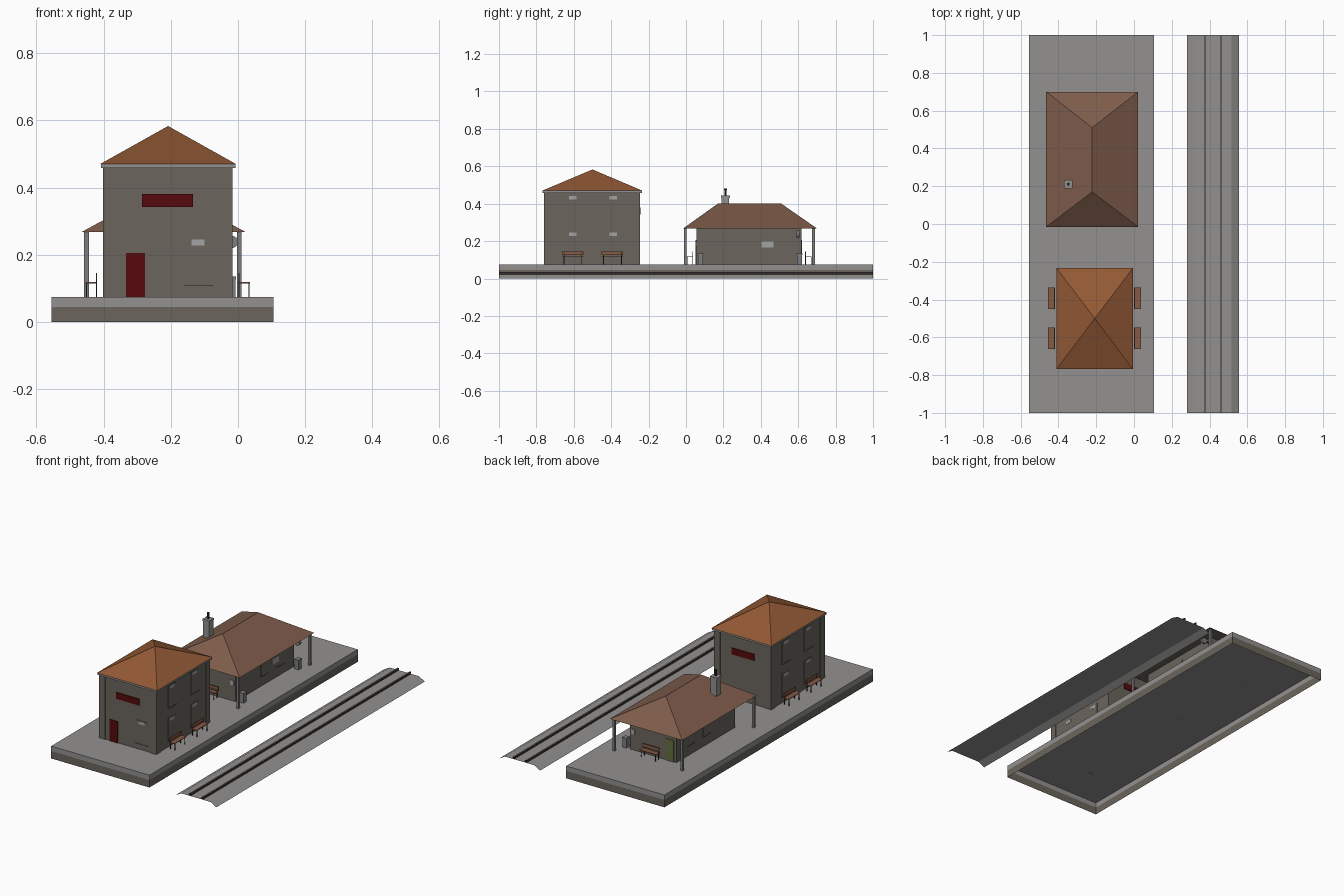
import bpy, bmesh, math

if "Cube" in bpy.data.objects:
    bpy.data.objects.remove(bpy.data.objects["Cube"])


def material(name, r, g, b):
    m = bpy.data.materials.new(name)
    m.diffuse_color = (r, g, b, 1)
    m.use_nodes = True
    m.node_tree.nodes["Principled BSDF"].inputs["Base Color"].default_value = m.diffuse_color
    return m


GREY = material("concrete grey", .29, .285, .28)
WALL = material("wall stone", .145, .13, .108)
ORANGE = material("orange tile", .29, .10, .035)
BROWN = material("brown tile", .21, .107, .07)
MAROON = material("maroon paint", .095, .003, .004)
DARK = material("dark iron", .04, .03, .025)
GREEN = material("green door paint", .13, .16, .05)
WOOD = material("bench wood", .24, .10, .06)
PALE = material("pale glass", .36, .37, .36)
POST = material("post grey", .21, .21, .21)


def mesh(name, verts, faces, mat):
    me = bpy.data.meshes.new(name)
    me.from_pydata(verts, [], faces)
    me.materials.append(mat)
    ob = bpy.data.objects.new(name, me)
    bpy.context.collection.objects.link(ob)
    return ob


def box(name, x0, x1, y0, y1, z0, z1, mat, bottom=True, top=True):
    v = [(x, y, z) for z in (z0, z1) for x, y in ((x0, y0), (x1, y0), (x1, y1), (x0, y1))]
    f = [(0, 1, 5, 4), (1, 2, 6, 5), (2, 3, 7, 6), (3, 0, 4, 7)]
    if bottom:
        f.append((3, 2, 1, 0))
    if top:
        f.append((4, 5, 6, 7))
    return mesh(name, v, f, mat)


def cyl(name, loc, r, depth, mat, rot=(0, 0, 0), n=12):
    bpy.ops.mesh.primitive_cylinder_add(vertices=n, radius=r, depth=depth, location=loc, rotation=rot)
    ob = bpy.context.object
    ob.name = name
    ob.data.materials.append(mat)
    return ob


def hip_roof(name, x0, x1, y0, y1, z0, r0, r1, ztop, mat):
    """Hipped roof shell with its ridge along y from r0 to r1."""
    xc = (x0 + x1) / 2
    v = [(x0, y0, z0), (x1, y0, z0), (x1, y1, z0), (x0, y1, z0), (xc, r0, ztop), (xc, r1, ztop)]
    if r0 == r1:
        return mesh(name, v[:5], [(0, 1, 4), (1, 2, 4), (2, 3, 4), (3, 0, 4)], mat)
    return mesh(name, v, [(0, 1, 4), (1, 2, 5, 4), (2, 3, 5), (3, 0, 4, 5)], mat)


def strip(name, profile, mat):
    """Open sheet swept along y."""
    n = len(profile)
    v = [(x, y, z) for y in (-1, 1) for x, z in profile]
    return mesh(name, v, [(i, i + 1, n + i + 1, n + i) for i in range(n - 1)], mat)


def plate(name, axis, side, at, a0, a1, z0, z1, mat, t=.004):
    """Thin plate on a wall; axis is the wall normal, side its sign."""
    lo, hi = sorted((at - side * .001, at + side * t))
    if axis == 'x':
        return box(name, lo, hi, a0, a1, z0, z1, mat)
    return box(name, a0, a1, lo, hi, z0, z1, mat)


def window(axis, side, at, c, z0, z1, w=.075, glass=True):
    """Pane with wall-coloured frame, sill and a pale top light."""
    plate("window_frame", axis, side, at, c - w / 2, c + w / 2, z0, z1, WALL, .002)
    plate("window_sill", axis, side, at, c - w / 2 - .003, c + w / 2 + .003, z0 - .003, z0, WALL, .005)
    if glass:
        plate("window_light", axis, side, at, c - .022, c + .018, z1 - .022, z1 - .004, PALE, .003)


def bench(cx, cy, ang, length=.115):
    """Bench whose back is at local y = 0 and whose seat points to local -y."""
    h, z = length / 2, .075
    parts = [box("bench_seat", -h, h, -.034, -.002, z + .040, z + .044, WOOD),
             box("bench_back", -h, h, -.003, .001, z + .050, z + .070, WOOD)]
    for s in (-1, 1):
        x = s * (h - .01)
        parts.append(box("bench_back_leg", x - .002, x + .002, -.003, .001, z, z + .068, DARK))
        parts.append(box("bench_front_leg", x - .002, x + .002, -.032, -.029, z, z + .04, DARK))
    for p in parts:
        p.location = (cx, cy, 0)
        p.rotation_euler = (0, 0, ang)


# Platform: hollow shell, stone base below a concrete edge and deck
box("platform_deck", -.555, .105, -1, 1, .045, .075, GREY, bottom=False)
box("platform_base", -.555, .105, -1, 1, 0, .045, WALL, bottom=False, top=False)

# Track bed and rails as open sheets, rails with worn grey tops
strip("track_bed", [(.28, 0), (.32, .022), (.515, .022), (.555, 0)], GREY)
for x in (.376, .459):
    for s in (-.004, .004):
        strip("rail_side", [(x + s, .022), (x + s, .036)], DARK)
    strip("rail_top", [(x - .004, .036), (x + .004, .036)], GREY)

# Two-storey station house
X0, X1, Y0, Y1 = -.397, -.021, -.755, -.249
box("house_walls", X0, X1, Y0, Y1, .075, .46, WALL, False, False)
for x0, x1 in ((X0 - .004, X0 + .035), (X1 - .035, X1 + .004)):
    for y0, y1 in ((Y0 - .004, Y0 + .035), (Y1 - .035, Y1 + .004)):
        box("house_corner_pilaster", x0, x1, y0, y1, .075, .46, WALL, False, False)
box("house_eave", -.408, -.008, -.766, -.236, .458, .470, GREY, top=False)
hip_roof("house_roof", -.41, -.006, -.768, -.234, .470, -.5, -.5, .583, ORANGE)
for side, y in ((-1, Y0), (1, Y1)):
    plate("house_sign", 'y', side, y, -.286, -.134, .342, .381, MAROON, .005)
plate("house_door", 'y', -1, Y0, -.333, -.277, .075, .205, MAROON)
window('y', -1, Y0, -.117, .11, .25)
for side, x in ((-1, X0), (1, X1)):
    for c in (-.603, -.388):
        window('x', side, x, c, .11, .25)
        window('x', side, x, c, .31, .445)

# Low waiting hall with broad hipped roof on posts
HX0, HX1, HY0, HY1 = -.368, -.056, .056, .617
box("hall_walls", HX0, HX1, HY0, HY1, .075, .272, WALL, False, False)
hip_roof("hall_roof", -.465, .022, -.015, .70, .268, .17, .51, .40, BROWN)
box("hall_ceiling", -.463, .020, -.013, .698, .2675, .2685, WALL)
for x in (-.451, .004):
    for y in (-.004, .682):
        box("hall_post", x - .007, x + .007, y - .007, y + .007, .075, .268, POST, False, False)
for side, x in ((-1, HX0), (1, HX1)):
    for c in (.33, .48):
        window('x', side, x, c, .135, .235, .065, False)
plate("hall_notice", 'x', 1, HX1, .405, .468, .165, .198, PALE)
plate("hall_door", 'y', 1, HY1, -.352, -.296, .075, .205, GREEN)
plate("hall_door", 'y', -1, HY0, -.352, -.296, .075, .205, GREEN)
for side, y in ((-1, HY0), (1, HY1)):
    plate("hall_end_notice", 'y', side, y, -.09, -.065, .17, .20, PALE)

# Platform clock on a bracket
cyl("clock", (-.018, .60, .238), .018, .016, POST, (math.pi / 2, 0, 0), 16)
box("clock_bracket", -.058, -.03, .597, .603, .236, .241, DARK)

# Chimney with cap and flue pipe
box("chimney", -.368, -.328, .191, .231, .33, .435, GREY, False, False)
box("chimney_cap", -.371, -.325, .188, .234, .431, .443, GREY)
cyl("flue_pipe", (-.348, .211, .46), .006, .036, DARK, n=8)
cyl("flue_hood", (-.348, .211, .477), .008, .006, DARK, n=8)

# Benches along the house and at both ends of the hall
for y in (-.605, -.393):
    bench(.002, y, math.pi / 2)
    bench(-.420, y, -math.pi / 2)
bench(-.215, .638, math.pi)
bench(-.215, .037, 0)

# Litter bins
for y in (.078, .607):
    box("litter_bin", -.034, -.008, y - .014, y + .014, .075, .128, POST, False)
    box("litter_bin_lid", -.036, -.006, y - .016, y + .016, .126, .135, POST)
